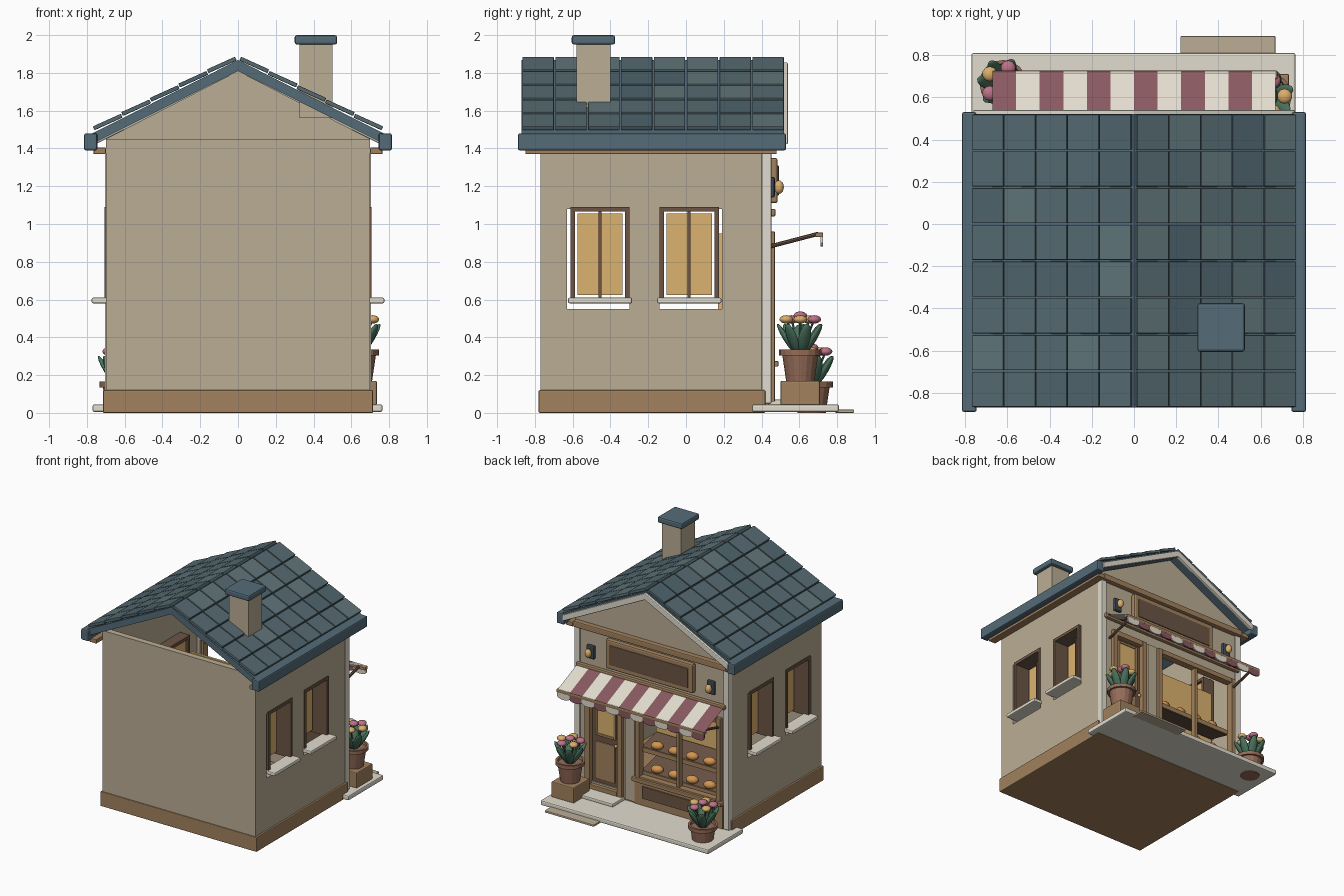
import bpy, bmesh, math, random
from mathutils import Matrix, Vector, Euler

if "Cube" in bpy.data.objects:
    bpy.data.objects.remove(bpy.data.objects["Cube"])

random.seed(4)
MATS = {}
COL = dict(wall=(.50, .42, .30), brown=(.36, .22, .11), dark=(.15, .09, .06), gold=(.72, .45, .16),
           cream=(.76, .72, .62), blue=(.09, .15, .19), tile0=(.075, .125, .15), tile1=(.09, .145, .165),
           tile2=(.115, .175, .19), mauve=(.25, .10, .12), pot=(.30, .15, .10), leaf=(.07, .17, .11),
           pink=(.50, .17, .25), yellow=(.70, .42, .15), bread=(.65, .30, .08), metal=(.05, .07, .09))


def mat(n):
    if n not in MATS:
        MATS[n] = bpy.data.materials.new(n)
        MATS[n].diffuse_color = (*COL[n], 1)
    return MATS[n]


def finish(name, bm, m, bevel=0, smooth=False):
    bmesh.ops.recalc_face_normals(bm, faces=bm.faces)
    me = bpy.data.meshes.new(name)
    for f in bm.faces:
        f.smooth = smooth
    bm.to_mesh(me)
    bm.free()
    ob = bpy.data.objects.new(name, me)
    bpy.context.collection.objects.link(ob)
    if m:
        me.materials.append(mat(m))
    if bevel:
        b = ob.modifiers.new("bevel", "BEVEL")
        b.width, b.segments = bevel, 2
    return ob


def rbox(name, loc, size, rot, m, bevel=0):
    bm = bmesh.new()
    M = Matrix.LocRotScale(Vector(loc), Euler(rot), Vector(size))
    bmesh.ops.create_cube(bm, size=1, matrix=M)
    return finish(name, bm, m, bevel)


def box(name, x0, x1, y0, y1, z0, z1, m, bevel=0):
    return rbox(name, ((x0+x1)/2, (y0+y1)/2, (z0+z1)/2), (abs(x1-x0), y1-y0, z1-z0), (0, 0, 0), m, bevel)


def prism(name, pts, y0, y1, m, bevel=0):
    """Profile in x,z extruded along y."""
    bm = bmesh.new()
    f = bm.faces.new([bm.verts.new((x, y0, z)) for x, z in pts])
    r = bmesh.ops.extrude_face_region(bm, geom=[f])
    bmesh.ops.translate(bm, vec=(0, y1-y0, 0), verts=[v for v in r['geom'] if isinstance(v, bmesh.types.BMVert)])
    return finish(name, bm, m, bevel)


def ball(name, loc, size, rot, m, seg=12):
    bm = bmesh.new()
    M = Matrix.LocRotScale(Vector(loc), Euler(rot), Vector(size))
    bmesh.ops.create_uvsphere(bm, u_segments=seg, v_segments=8, radius=1, matrix=M)
    return finish(name, bm, m, smooth=True)


def rod(name, a, b, r, m):
    a, b = Vector(a), Vector(b)
    bm = bmesh.new()
    M = Matrix.Translation((a+b)/2) @ (b-a).to_track_quat('Z', 'Y').to_matrix().to_4x4()
    bmesh.ops.create_cone(bm, cap_ends=True, segments=8, radius1=r, radius2=r, depth=(b-a).length, matrix=M)
    return finish(name, bm, m)


def frame(name, x0, x1, y0, y1, z0, z1, w, m):
    """Four bars around an opening that faces along y."""
    box(name+"_left", x0, x0+w, y0, y1, z0, z1, m, .004)
    box(name+"_right", x1-w, x1, y0, y1, z0, z1, m, .004)
    box(name+"_top", x0+w, x1-w, y0, y1, z1-w, z1, m, .004)
    box(name+"_bottom", x0+w, x1-w, y0, y1, z0, z0+w, m, .004)


# walls: hollow shell with openings, open above the back wall
walls = box("walls", -.7, .7, -.77, .44, .02, 1.45, "wall")
cuts = [(-.65, .65, -.72, .39, .1, 2), (-1, 1, -.63, -.30, .55, 1.08), (-1, 1, -.14, .19, .55, 1.08),
        (.3, .56, .3, .6, .12, .95), (-.62, .13, .3, .6, .26, .95)]
for c in cuts:
    cutter = box("opening_cutter", *c, None)
    cutter.hide_render = True
    cutter.hide_viewport = False
    cutter.display_type = 'WIRE'
    mod = walls.modifiers.new("opening", "BOOLEAN")
    mod.operation, mod.solver, mod.object = 'DIFFERENCE', 'EXACT', cutter
box("base", -.715, .715, -.78, .42, 0, .12, "brown", .006)
prism("front_gable", [(-.7, 1.45), (.7, 1.45), (0, 1.81)], .40, .44, "wall")

# roof slab, light front trim, eaves
prism("roof_slab", [(-.78, 1.42), (0, 1.81), (.78, 1.42), (.78, 1.475), (0, 1.868), (-.78, 1.475)], -.87, .52, "blue")
prism("gable_trim", [(-.76, 1.42), (0, 1.80), (.76, 1.42), (.76, 1.47), (0, 1.855), (-.76, 1.47)], .512, .54, "cream", .006)
for s in (-1, 1):
    box("eave_fascia", s*.745, s*.815, -.89, .53, 1.39, 1.48, "blue", .01)
    box("eave_beam", s*.70, s*.765, -.85, .48, 1.37, 1.405, "brown", .005)
    box("corner_trim", s*.655, s*.705, .40, .452, .05, 1.38, "cream", .005)

# roof tiles
a = math.atan(.5)
for s in (-1, 1):
    for i in range(5):
        for j in range(8):
            x = .086 + .151*i
            rbox("roof_tile", (s*x, -.783+.174*j, 1.868-.5*x+.017), (.163, .166, .022), (0, s*(a-.04), 0),
                 "tile%d" % random.choice((0, 1, 1, 2)), .004)

# chimney
box("chimney", .325, .50, -.58, -.40, 1.56, 1.955, "wall")
box("chimney_cap", .30, .525, -.605, -.375, 1.95, 2.0, "blue", .012)

# side windows: deep frame, recessed pane, sill
for s in (-1, 1):
    for yc in (-.455, .017):
        for d in (-1, 1):
            box("side_window_jamb", s*.56, s*.708, yc+d*.145-.012, yc+d*.145+.012, .60, 1.09, "dark")
        box("side_window_head", s*.56, s*.708, yc-.157, yc+.157, 1.065, 1.09, "dark")
        box("side_window_mullion", s*.59, s*.61, yc-.008, yc+.008, .60, 1.07, "dark")
        box("side_window_pane", s*.57, s*.585, yc-.12, yc+.12, .625, 1.055, "gold")
        box("side_window_sill", s*.66, s*.775, yc-.17, yc+.17, .58, .61, "cream", .008)

# pavement, step and mat
box("pavement", -.77, .765, .35, .81, .005, .045, "cream", .01)
box("door_step", .25, .57, .44, .60, .04, .07, "cream", .008)
box("front_mat", .22, .67, .79, .89, 0, .017, "wall", .004)

# shop front beams and sign
box("upper_beam", -.70, .70, .43, .48, 1.37, 1.42, "brown", .008)
box("awning_rail", -.68, .68, .44, .475, 1.04, 1.08, "brown", .01)
box("sign_board", -.40, .40, .44, .485, 1.11, 1.35, "brown", .012)
box("sign_panel", -.36, .36, .48, .492, 1.15, 1.31, "dark", .005)
for s in (-1, 1):
    box("lamp_plate", s*.515, s*.585, .44, .47, 1.14, 1.25, "metal", .01)
    ball("lamp_globe", (s*.55, .492, 1.195), (.026, .026, .036), (0, 0, 0), "yellow")
    rod("awning_bracket", (s*.62, .44, .88), (s*.62, .70, .948), .011, "dark")

# striped awning with scalloped valance
for i in range(12):
    x0 = -.67 + i*.1117
    x1, c = x0+.1117, ("mauve", "cream")[i % 2]
    bm = bmesh.new()
    bm.faces.new([bm.verts.new(p) for p in ((x0, .46, 1.065), (x1, .46, 1.065), (x1, .71, .955), (x0, .71, .955))])
    finish("awning_stripe", bm, c)
    xm = (x0+x1)/2
    arc = [(xm+.0558*math.cos(t*math.pi/6), .90-.02*math.sin(t*math.pi/6)) for t in range(7)]
    prism("awning_valance", [(x0, .955), (x1, .955)] + arc, .712, .724, c)
box("awning_front_bar", -.67, .68, .685, .726, .93, .955, "brown", .006)

# door
frame("door_frame", .26, .60, .41, .47, .06, .96, .045, "brown")
box("door_panel", .30, .56, .39, .43, .07, .93, "dark")
box("door_lower_panel", .345, .515, .425, .44, .15, .46, "brown", .005)
frame("door_glass_frame", .335, .525, .42, .442, .51, .90, .02, "brown")
box("door_glass", .35, .51, .425, .435, .52, .89, "gold")
ball("door_knob", (.325, .45, .47), (.014, .014, .014), (0, 0, 0), "gold")
box("door_pilaster", .15, .24, .43, .46, .06, .96, "wall", .005)

# display window
frame("display_frame", -.64, .14, .41, .47, .25, .96, .04, "brown")
box("display_mullion", -.26, -.235, .42, .46, .28, .93, "brown")
box("display_sill", -.66, .16, .43, .49, .245, .275, "brown", .006)
box("display_base", -.65, .15, .42, .455, .05, .25, "brown")
box("display_base_panel", -.58, .08, .45, .465, .11, .21, "dark", .004)
box("display_back", -.63, .14, .17, .19, .26, .95, "gold")
for z in (.50, .305):
    rbox("display_shelf", (-.245, .31, z+.015), (.74, .22, .02), (-.25, 0, 0), "dark")
    box("shelf_lip", -.615, .125, .405, .42, z-.025, z+.012, "brown")
    for k in range(4):
        ball("bread", (.0-.16*k, .375, z+.035), (.05, .035, .032), (-.2, 0, .3), "bread")


# flower pots
def planter(x, y, z):
    prof = [(0, 0), (.075, 0), (.095, .135), (.112, .135), (.112, .165), (.095, .165), (.09, .145), (0, .145)]
    bm = bmesh.new()
    vs = [bm.verts.new((r, 0, h)) for r, h in prof]
    es = [bm.edges.new(p) for p in zip(vs, vs[1:])]
    bmesh.ops.spin(bm, geom=vs+es, cent=(0, 0, 0), axis=(0, 0, 1), angle=math.tau, steps=16)
    bmesh.ops.remove_doubles(bm, verts=bm.verts, dist=1e-4)
    bmesh.ops.translate(bm, vec=(x, y, z), verts=bm.verts)
    finish("flower_pot", bm, "pot")
    for k in range(7):
        t = k*math.tau/7 + .3
        ball("leaf", (x+.075*math.cos(t), y+.075*math.sin(t), z+.225), (.016, .034, .09), (0, .55, t), "leaf", 8)
    ball("leaf_core", (x, y, z+.21), (.05, .05, .09), (0, 0, 0), "leaf", 8)
    for k in range(6):
        t, r = k*math.tau/5, (.078 if k < 5 else 0)
        p = Vector((x+r*math.cos(t), y+r*math.sin(t), z+(.325 if k < 5 else .345)))
        rod("flower_stem", (x, y, z+.14), p, .006, "leaf")
        ball("flower", p, (.036, .036, .022), (0, 0, 0), ("yellow", "pink")[k % 2], 10)


box("planter_box", .53, .735, .50, .71, .04, .17, "brown", .008)
planter(.635, .605, .17)
planter(-.62, .665, 0)

for m in bpy.data.materials:
    if m.users and not m.is_grease_pencil:
        m.use_nodes = True
        m.node_tree.nodes["Principled BSDF"].inputs["Base Color"].default_value = m.diffuse_color
